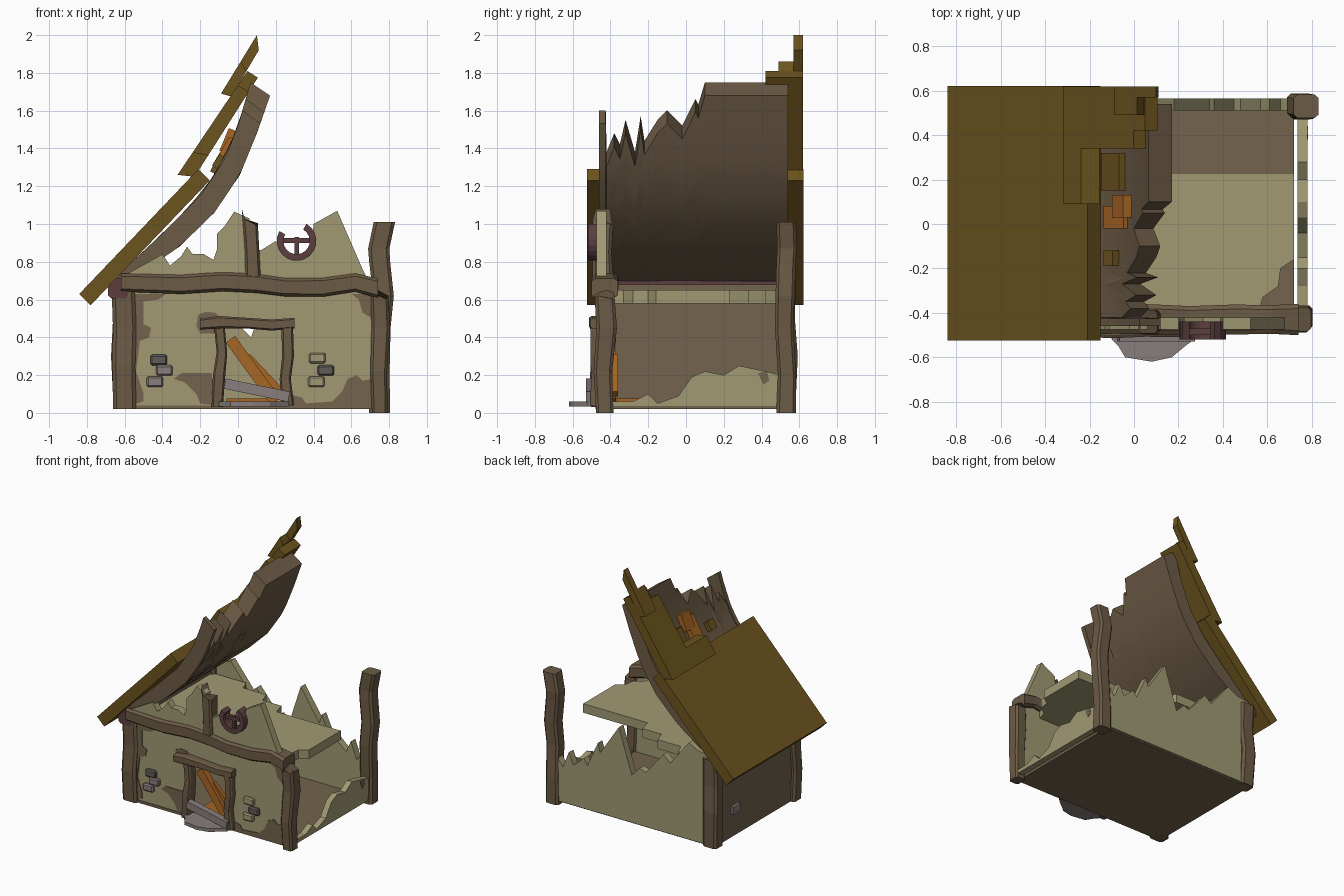
import bpy, bmesh, math, random
from mathutils import Vector

if "Cube" in bpy.data.objects:
    bpy.data.objects.remove(bpy.data.objects["Cube"])
random.seed(4)

def mat(name, r, g, b):
    m = bpy.data.materials.new(name)
    m.diffuse_color = [((c / 255 + .055) / 1.055) ** 2.4 for c in (r, g, b)] + [1]
    m.use_nodes = True
    m.node_tree.nodes["Principled BSDF"].inputs["Base Color"].default_value = m.diffuse_color
    return m

PLASTER = mat("plaster", 161, 154, 116)
BROWN = mat("bare_wall", 115, 99, 77)
TIMBER = mat("timber", 108, 91, 69)
GOLD = mat("roof_gold", 108, 84, 30)
ORANGE = mat("orange_wood", 168, 102, 36)
PURPLE = mat("purple_wood", 92, 62, 64)
STONE = mat("light_stone", 136, 126, 124)
DARK = mat("dark_stone", 96, 91, 88)

def finish(name, bm, m):
    bmesh.ops.recalc_face_normals(bm, faces=bm.faces[:])
    me = bpy.data.meshes.new(name)
    bm.to_mesh(me)
    bm.free()
    me.materials.append(m)
    ob = bpy.data.objects.new(name, me)
    bpy.context.collection.objects.link(ob)
    return ob

def prism(name, pts, axis, a, b, m):
    """Extrude a 2D outline along an axis between a and b."""
    put = {'x': lambda p, d: (d, p[0], p[1]), 'y': lambda p, d: (p[0], d, p[1]),
           'z': lambda p, d: (p[0], p[1], d)}[axis]
    bm = bmesh.new()
    f = [bm.verts.new(put(p, a)) for p in pts]
    g = [bm.verts.new(put(p, b)) for p in pts]
    bm.faces.new(f)
    bm.faces.new(g)
    for i in range(len(pts)):
        j = (i + 1) % len(pts)
        bm.faces.new((f[i], f[j], g[j], g[i]))
    return finish(name, bm, m)

def box(name, x0, x1, y0, y1, z0, z1, m):
    return prism(name, [(x0, y0), (x1, y0), (x1, y1), (x0, y1)], 'z', z0, z1, m)

def beam(name, path, w, d, m, splinter=0, wob=.1):
    """Crooked timber with a chamfered section following a path."""
    path = [Vector(p) for p in path]
    t = path[-1] - path[0]
    k = max(range(3), key=lambda i: abs(t[i]))
    u, v = [Vector([float(i == j) for j in range(3)]) for i in range(3) if i != k]
    sec = [(-1, -.7), (-.7, -1), (.7, -1), (1, -.7), (1, .7), (.7, 1), (-.7, 1), (-1, .7)]
    bm = bmesh.new()
    rings = []
    for n, p in enumerate(path):
        s = 1 + random.uniform(-wob, wob)
        ring = []
        for i, (a, b) in enumerate(sec):
            q = p + u * a * w * s / 2 + v * b * d * s / 2
            if splinter and n == len(path) - 1:
                q += t.normalized() * splinter * (1 if i in (0, 7) else random.uniform(-.6, .5))
            ring.append(bm.verts.new(q))
        rings.append(ring)
    for r, q in zip(rings, rings[1:]):
        for i in range(8):
            j = (i + 1) % 8
            bm.faces.new((r[i], r[j], q[j], q[i]))
    bm.faces.new(rings[0])
    bm.faces.new(rings[-1])
    return finish(name, bm, m)

def plank(name, p, q, w, a, b, m):
    """Flat board between two x,z points, y from a to b."""
    p, q = Vector(p), Vector(q)
    n = (q - p).orthogonal().normalized() * w / 2
    return prism(name, [p + n, q + n, q - n, p - n], 'y', a, b, m)

# Floor and walls
box("floor", -.63, .72, -.46, .55, .02, .04, BROWN)
prism("front_wall", [(-.6, .03), (-.09, .03), (-.09, .46), (.24, .46), (.24, .03), (.72, .03),
      (.72, .66), (-.6, .66)], 'y', -.455, -.40, PLASTER)
box("left_wall", -.63, -.57, -.44, .53, .03, .68, BROWN)
prism("back_wall", [(-.62, .03), (.7, .03), (.7, .36), (.66, .3), (.61, .43), (.57, .34), (.48, .42),
      (.45, .37), (.36, .57), (.34, .5), (.18, .74), (.07, .40), (.0, .47), (-.05, .45), (-.2, .63),
      (-.26, .58), (-.42, .78), (-.5, .74), (-.62, .72)], 'y', .51, .565, PLASTER)
prism("right_wall", [(-.4, .03), (.5, .03), (.5, .2), (.42, .22), (.28, .25), (.2, .2), (.1, .22),
      (.03, .19), (-.04, .09), (-.15, .05), (-.2, .1), (-.28, .06), (-.4, .06)], 'x', .735, .78, PLASTER)
prism("right_wall_bare_patch", [(.38, .21), (.43, .22), (.44, .17), (.41, .15)], 'x', .778, .784, BROWN)

# Remains of the upper floor
prism("upper_floor", [(-.57, -.41), (.56, -.41), (.58, -.33), (.65, -.28), (.66, -.2), (.72, -.16),
      (.72, .23), (.17, .23), (.14, .33), (-.02, .33), (-.05, .42), (-.25, .42), (-.28, .5),
      (-.57, .5)], 'z', .58, .65, PLASTER)

# Broken front gable in two pieces
prism("gable_left", [(-.58, .7), (.06, .7), (.06, 1.03), (-.02, 1.065), (-.07, .99), (-.11, .95),
      (-.11, .87), (-.13, .81), (-.18, .84), (-.24, .84), (-.27, .88), (-.3, .83), (-.36, .78),
      (-.4, .84), (-.58, .74)], 'y', -.475, -.42, PLASTER)
prism("gable_right", [(.08, .7), (.69, .7), (.66, .76), (.525, 1.07), (.40, 1.0), (.39, .87),
      (.31, .81), (.23, .86), (.2, .91), (.12, .86), (.08, .88)], 'y', -.475, -.42, PLASTER)

# Bare patches where plaster fell from the front wall
patches = [
    [(-.57, .63), (-.38, .63), (-.42, .6), (-.5, .59), (-.5, .47), (-.46, .45), (-.47, .4), (-.52, .38),
     (-.54, .22), (-.5, .1), (-.5, .06), (-.57, .04)],
    [(-.22, .46), (-.21, .52), (-.17, .535), (-.12, .53), (-.09, .5), (-.09, .42), (-.2, .42)],
    [(-.14, .21), (-.3, .21), (-.34, .18), (-.28, .16), (-.22, .1), (-.2, .05), (-.12, .04)],
    [(.27, .04), (.27, .1), (.34, .08), (.36, .05), (.5, .06), (.55, .11), (.58, .18), (.63, .2),
     (.66, .17), (.71, .18), (.71, .04)],
    [(.71, .63), (.6, .63), (.64, .6), (.66, .53), (.71, .5)]]
for i, p in enumerate(patches):
    prism(f"bare_patch_{i}", p, 'y', -.461, -.45, BROWN)

# Exposed bricks on the front and left walls
for i, (x, z, m) in enumerate([(-.42, .28, DARK), (-.39, .225, STONE), (-.44, .165, STONE),
                               (.42, .29, PLASTER), (.465, .225, DARK), (.415, .165, PLASTER)]):
    br = box(f"brick_{i}", x - .044, x + .044, -.48, -.44, z - .028, z + .028, m)
    bv = br.modifiers.new("bevel", 'BEVEL')
    bv.width, bv.segments = .009, 1
box("side_brick", -.65, -.6, .26, .35, .2, .26, STONE)

# Corner posts
beam("post_front_left", [(-.6, -.43, .02), (-.605, -.44, .25), (-.6, -.425, .45), (-.61, -.43, .7)], .125, .1, TIMBER, wob=.04)
beam("post_front_right", [(.75, -.43, 0), (.745, -.44, .22), (.755, -.42, .45), (.75, -.43, .62)], .09, .1, TIMBER, .05)
beam("post_back_left", [(-.6, .53, .02), (-.61, .54, .3), (-.6, .525, .5), (-.605, .53, .7)], .12, .1, TIMBER, wob=.04)
beam("post_back_right", [(.75, .53, 0), (.75, .535, .2), (.755, .52, .45), (.77, .525, .62),
     (.75, .53, .8), (.745, .535, .87), (.775, .53, 1.01)], .108, .1, TIMBER, wob=.06)

# Front crossbeam, side beam and centre post
beam("front_crossbeam", [(-.62, -.43, .69), (-.3, -.43, .68), (-.08, -.425, .695), (.1, -.43, .685), (.25, -.435, .665),
     (.45, -.43, .665), (.62, -.43, .69), (.74, -.43, .66)], .135, .1, TIMBER, wob=.05)
beam("side_beam", [(-.635, -.48, .66), (-.63, 0, .665), (-.635, .57, .66)], .1, .1, PURPLE)
beam("centre_post", [(.08, -.44, .7), (.075, -.445, .85), (.065, -.44, 1.0)], .075, .1, TIMBER, .08)

# Door frame, step and fallen boards
beam("door_post_left", [(-.11, -.46, .03), (-.1, -.46, .2), (-.085, -.46, .32), (-.1, -.46, .47)], .062, .09, TIMBER)
beam("door_post_right", [(.265, -.46, .04), (.25, -.46, .18), (.265, -.46, .3), (.26, -.46, .47)], .062, .09, TIMBER)
beam("door_lintel", [(-.2, -.465, .47), (-.1, -.465, .48), (.05, -.465, .475), (.18, -.465, .465), (.3, -.465, .475)], .09, .06, TIMBER)
prism("door_step", [(-.1, -.44), (.27, -.44), (.27, -.52), (.23, -.55), (.17, -.6), (.08, -.62), (-.04, -.6),
      (-.07, -.55), (-.1, -.52)], 'z', .035, .06, STONE)
plank("door_board_tall", (-.04, .39), (.2, .06), .06, -.42, -.37, ORANGE)
plank("door_board_thin", (.05, .3), (.24, .1), .035, -.39, -.36, ORANGE)
plank("grey_board", (-.07, .155), (.27, .085), .055, -.53, -.48, STONE)
box("fallen_board", -.06, .2, -.4, -.18, .045, .075, ORANGE)

# Broken round window in the gable
arc = [math.radians(a) for a in range(150, 421, 18)]
ring = [(.31 + .105 * math.cos(a), .91 + .105 * math.sin(a)) for a in arc]
ring += [(.31 + .07 * math.cos(a), .91 + .07 * math.sin(a)) for a in reversed(arc)]
prism("window_ring", ring, 'y', -.52, -.44, PURPLE)
box("window_bar_across", .22, .4, -.5, -.47, .9, .925, PURPLE)
box("window_bar_upright", .298, .322, -.5, -.47, .82, .93, PURPLE)

# Curved inner roof shell with a splintered upper edge
inner = [(-.6, .69), (-.47, .77), (-.31, .88), (-.125, 1.06), (.01, 1.26), (.1, 1.48), (.17, 1.68)]
outer = [(-.65, .73), (-.55, .81), (-.39, .96), (-.2, 1.15), (-.07, 1.34), (.01, 1.55), (.065, 1.75)]
def along(c, t):
    i = min(int(t), len(c) - 2)
    return Vector(c[i]).lerp(Vector(c[i + 1]), t - i)
edge = [(-.46, 1.6), (-.425, 1.6), (-.42, 1.38), (-.38, 1.48), (-.35, 1.42), (-.32, 1.55), (-.27, 1.38),
        (-.24, 1.57), (-.22, 1.44), (-.15, 1.55), (-.1, 1.6), (-.02, 1.52), (.05, 1.66), (.065, 1.63),
        (.1, 1.75), (.54, 1.75)]
bm = bmesh.new()
N = 14
cols = []
for y, z in edge:
    tmax = next(t / 100 for t in range(601) if t == 600 or along(outer, t / 100).y >= z)
    loop = [along(inner, tmax * k / N) for k in range(N + 1)]
    loop += [along(outer, tmax * k / N) for k in range(N, -1, -1)]
    cols.append([bm.verts.new((p.x, y, p.y)) for p in loop])
M = 2 * N + 2
for a, b in zip(cols, cols[1:]):
    for i in range(M):
        j = (i + 1) % M
        bm.faces.new((a[i], a[j], b[j], b[i]))
for c in (cols[0], cols[-1]):
    for k in range(N):
        bm.faces.new((c[k], c[k + 1], c[M - 2 - k], c[M - 1 - k]))
shell = finish("roof_shell", bm, TIMBER)
bpy.context.view_layer.objects.active = shell
shell.select_set(True)
bpy.ops.object.shade_smooth_by_angle(angle=math.radians(30))

# Outer roof plates: lower sheet, then stepped remains above
prism("roof_plate_lower", [(-.84, .63), (-.78, .57), (-.15, 1.23), (-.21, 1.29)], 'y', -.525, .622, GOLD)
def plate(name, a0, a1, b0, b1, s, e, y0):
    a0, a1, b0, b1 = map(Vector, (a0, a1, b0, b1))
    prism(name, [a0.lerp(b0, s), a1.lerp(b1, s), a1.lerp(b1, e), a0.lerp(b0, e)], 'y', y0, .62, GOLD)
mid = ((-.32, 1.26), (-.23, 1.25), (.05, 1.81), (.105, 1.775))
top = ((-.09, 1.69), (-.035, 1.675), (.1, 2.0), (.11, 1.92))
for i, (s, e, y0) in enumerate([(0, .22, .09), (.22, .86, .34), (.86, 1, .42)]):
    plate(f"roof_plate_middle_{i}", *mid, s, e, y0)
for i, (s, e, y0) in enumerate([(0, .55, .49), (.55, 1, .57)]):
    plate(f"roof_plate_top_{i}", *top, s, e, y0)

# Loose shingles on the shell
for i, (p, q, y0, y1, m) in enumerate([
        ((-.12, 1.3), (-.03, 1.45), -.02, .08, ORANGE), ((-.08, 1.38), (-.03, 1.5), .03, .13, ORANGE),
        ((-.13, 1.27), (-.05, 1.42), .15, .32, GOLD), ((-.12, 1.3), (-.08, 1.36), -.19, -.12, GOLD)]):
    plank(f"loose_shingle_{i}", p, q, .04, y0, y1, m)
